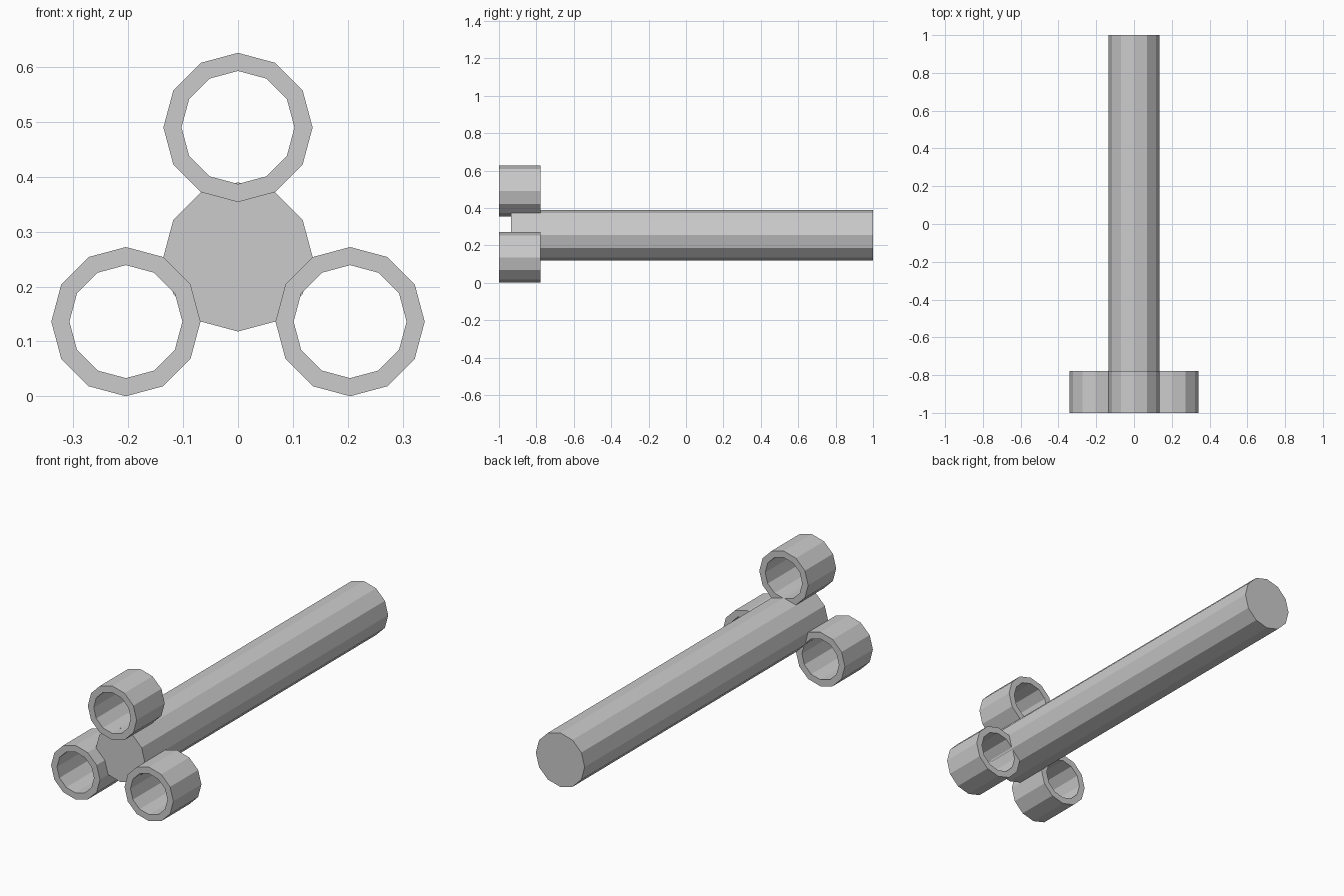
import bpy, bmesh
from math import cos, sin, radians

if "Cube" in bpy.data.objects:
    bpy.data.objects.remove(bpy.data.objects["Cube"])

SIDES = 12
R, R_IN = 0.136, 0.103      # outer and bore radius
AXIS_Z = 0.254              # height of the shaft axis
OFFSET = 0.236              # distance from shaft axis to each tube axis


def loop(bm, r, y):
    return [bm.verts.new((r * cos(radians(30 * i)), y, r * sin(radians(30 * i))))
            for i in range(SIDES)]


def bridge(bm, a, b):
    for i in range(SIDES):
        j = (i + 1) % SIDES
        bm.faces.new((a[i], a[j], b[j], b[i]))


def finish(bm, name, loc):
    bmesh.ops.recalc_face_normals(bm, faces=bm.faces)
    mesh = bpy.data.meshes.new(name)
    bm.to_mesh(mesh)
    bm.free()
    obj = bpy.data.objects.new(name, mesh)
    obj.location = loc
    bpy.context.collection.objects.link(obj)


# Solid shaft
bm = bmesh.new()
front, back = loop(bm, R, -0.935), loop(bm, R, 1.0)
bridge(bm, front, back)
bm.faces.new(front)
bm.faces.new(back)
finish(bm, "shaft", (0, 0, AXIS_Z))

# Three open tubes spaced around the front end
for name, angle in (("top_tube", 90), ("left_tube", 210), ("right_tube", 330)):
    bm = bmesh.new()
    rings = [loop(bm, r, y) for r, y in
             ((R, -1.0), (R, -0.777), (R_IN, -0.777), (R_IN, -1.0))]
    for i in range(4):
        bridge(bm, rings[i], rings[(i + 1) % 4])
    a = radians(angle)
    finish(bm, name, (OFFSET * cos(a), 0, AXIS_Z + OFFSET * sin(a)))
